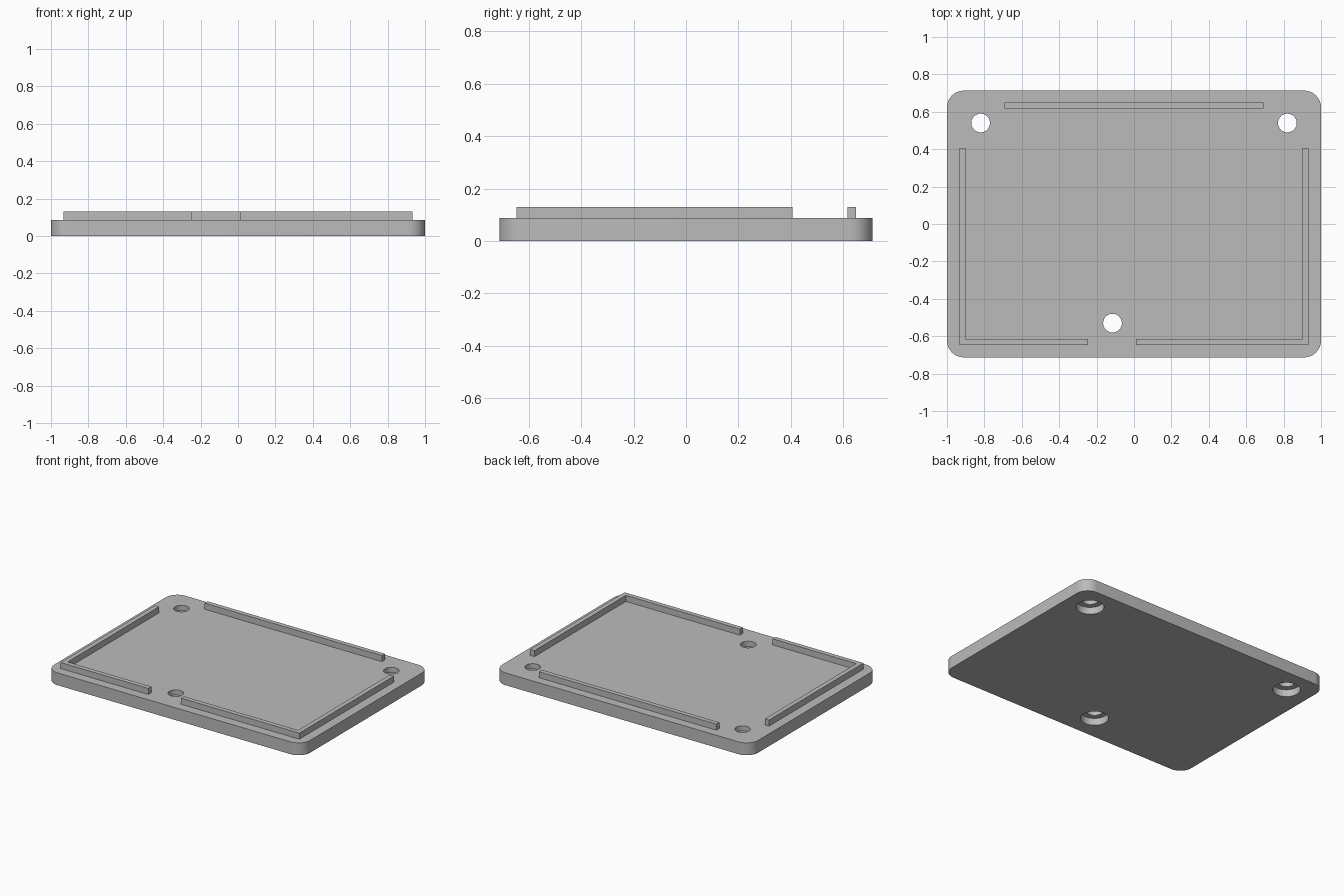
import bpy, bmesh
from math import sin, cos, pi, radians

if "Cube" in bpy.data.objects:
    bpy.data.objects.remove(bpy.data.objects["Cube"], do_unlink=True)

HALF_X, HALF_Y, CORNER = 1.0, 0.713, 0.09
PLATE_TOP, RAIL_TOP = 0.087, 0.13
HOLE_R, BORE_R, BORE_DEPTH = 0.05, 0.089, 0.05
HOLES = [(-0.82, 0.54), (0.82, 0.54), (-0.115, -0.53)]

grey = bpy.data.materials.new("plain grey")
grey.use_nodes = True
grey.diffuse_color = (0.5, 0.5, 0.5, 1)
grey.node_tree.nodes["Principled BSDF"].inputs["Base Color"].default_value = (0.5, 0.5, 0.5, 1)


def finish(name, bm):
    bmesh.ops.recalc_face_normals(bm, faces=bm.faces)
    mesh = bpy.data.meshes.new(name)
    bm.to_mesh(mesh)
    bm.free()
    mesh.materials.append(grey)
    obj = bpy.data.objects.new(name, mesh)
    bpy.context.collection.objects.link(obj)
    return obj


def prism(name, outline, z0, z1):
    """Extrude a flat outline from z0 up to z1."""
    bm = bmesh.new()
    face = bm.faces.new([bm.verts.new((x, y, z0)) for x, y in outline])
    top = bmesh.ops.extrude_face_region(bm, geom=[face])["geom"]
    verts = [v for v in top if isinstance(v, bmesh.types.BMVert)]
    bmesh.ops.translate(bm, verts=verts, vec=(0, 0, z1 - z0))
    return finish(name, bm)


def circle(x, y, r, start=0, sweep=2 * pi, steps=48, closed=True):
    count = steps if closed else steps + 1
    return [(x + r * cos(start + sweep * i / steps),
             y + r * sin(start + sweep * i / steps)) for i in range(count)]


def cut(target, outline, z0, z1):
    cutter = prism("hole_cutter", outline, z0, z1)
    cutter.hide_render = True
    mod = target.modifiers.new("hole", 'BOOLEAN')
    mod.operation, mod.solver, mod.object = 'DIFFERENCE', 'EXACT', cutter
    bpy.context.view_layer.objects.active = target
    bpy.ops.object.modifier_apply(modifier=mod.name)
    bpy.data.objects.remove(cutter, do_unlink=True)


# Rounded base plate
outline = []
for i, (sx, sy) in enumerate([(1, 1), (-1, 1), (-1, -1), (1, -1)]):
    outline += circle(sx * (HALF_X - CORNER), sy * (HALF_Y - CORNER), CORNER,
                      i * pi / 2, pi / 2, 12, False)
plate = prism("base_plate", outline, 0, PLATE_TOP)

# Screw holes, each with a wider counterbore underneath
for x, y in HOLES:
    cut(plate, circle(x, y, BORE_R), -0.1, BORE_DEPTH)
    cut(plate, circle(x, y, HOLE_R), -0.1, 0.2)

bpy.ops.object.select_all(action='DESELECT')
plate.select_set(True)
bpy.context.view_layer.objects.active = plate
bpy.ops.object.shade_smooth_by_angle(angle=radians(30))


# L-shaped locating rails along the sides and front
def corner_rail(name, side, front_end):
    outer, inner = side * 0.933, side * 0.9
    front, inside, back = -0.648, -0.615, 0.406
    prism(name, [(outer, back), (outer, front), (front_end, front),
                 (front_end, inside), (inner, inside), (inner, back)],
          PLATE_TOP, RAIL_TOP)


corner_rail("right_corner_rail", -1, -0.247)
corner_rail("left_corner_rail", 1, 0.01)

# Straight rail along the back
prism("back_rail", [(-0.692, 0.617), (0.692, 0.617), (0.692, 0.65), (-0.692, 0.65)],
      PLATE_TOP, RAIL_TOP)
